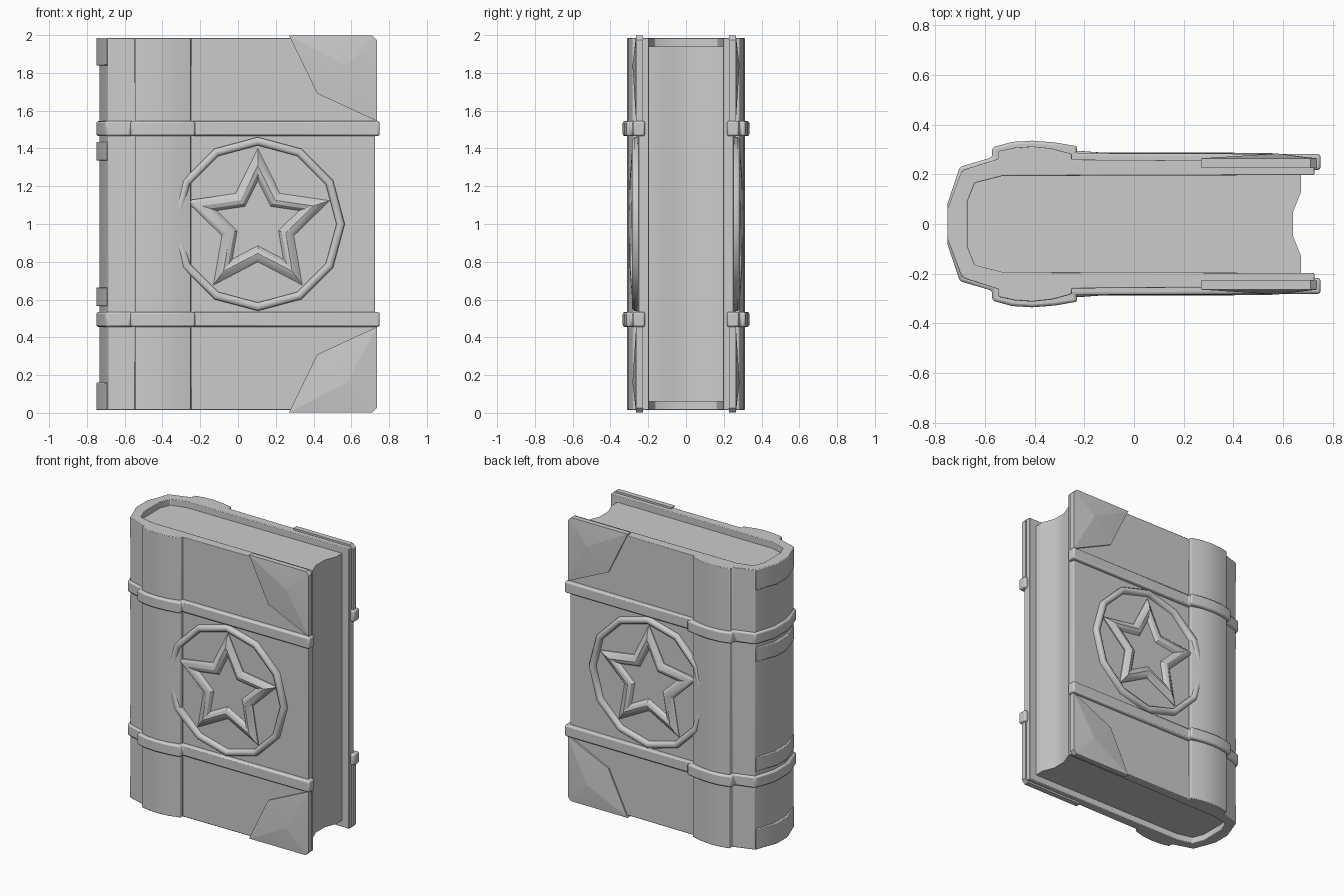
import bpy, bmesh
from math import sin, cos, pi, radians

if "Cube" in bpy.data.objects:
    bpy.data.objects.remove(bpy.data.objects["Cube"])

grey = bpy.data.materials.new("plain grey")
grey.use_nodes = True
grey.diffuse_color = (0.6, 0.6, 0.6, 1)
grey.node_tree.nodes["Principled BSDF"].inputs["Base Color"].default_value = (0.6, 0.6, 0.6, 1)


def loft(name, loops, ring=False, bevel=0, mirror="", smooth=35):
    """Skin a list of equal loops; cap the ends, or join last to first for a ring.
    Heights are measured from the middle of the book."""
    bm = bmesh.new()
    rows = [[bm.verts.new(p) for p in loop] for loop in loops]
    n = len(rows[0])
    pairs = list(zip(rows, rows[1:])) + ([(rows[-1], rows[0])] if ring else [])
    for a, b in pairs:
        for i in range(n):
            j = (i + 1) % n
            bm.faces.new((a[i], a[j], b[j], b[i]))
    if not ring:
        bm.faces.new(rows[0])
        bm.faces.new(rows[-1])
    bmesh.ops.recalc_face_normals(bm, faces=bm.faces)
    mesh = bpy.data.meshes.new(name)
    bm.to_mesh(mesh)
    bm.free()
    mesh.materials.append(grey)
    ob = bpy.data.objects.new(name, mesh)
    bpy.context.collection.objects.link(ob)
    ob.location.z = 1
    if bevel:
        mod = ob.modifiers.new("bevel", "BEVEL")
        mod.width, mod.segments, mod.limit_method = bevel, 2, "ANGLE"
        mod.angle_limit = radians(40)
    if mirror:
        mod = ob.modifiers.new("mirror", "MIRROR")
        mod.use_axis = [axis in mirror for axis in "XYZ"]
    bpy.ops.object.select_all(action="DESELECT")
    ob.select_set(True)
    bpy.context.view_layer.objects.active = ob
    bpy.ops.object.shade_smooth_by_angle(angle=radians(smooth))


def both_sides(half):
    """Complete a plan outline that is symmetric front to back."""
    return half + [(x, -y) for x, y in reversed(half)]


def wrap(name, outer, inner, low, high, **options):
    """Upright C-shaped band between an outer and an inner plan outline."""
    plan = both_sides(outer) + both_sides(inner)[::-1]
    loft(name, [[(x, y, z) for x, y in plan] for z in (low, high)], **options)


# Cover: two boards joined round the spine, with raised hinge humps
cover = [(0.725, 0.252), (-0.25, 0.259), (-0.25, 0.282), (-0.33, 0.304), (-0.41, 0.312),
         (-0.48, 0.307), (-0.545, 0.293), (-0.545, 0.262), (-0.688, 0.217), (-0.732, 0.07)]
cover_inner = [(0.725, 0.197), (-0.53, 0.193), (-0.64, 0.165), (-0.67, 0.09)]
wrap("cover", cover, cover_inner, -0.985, 0.985, bevel=0.004)

# Page block with hollow fore-edge
pages = both_sides([(0.64, 0.05), (0.672, 0.13), (0.672, 0.2), (-0.53, 0.2), (-0.64, 0.175),
                    (-0.68, 0.09)])
loft("pages", [[(x, y, z) for x, y in pages] for z in (-0.94, 0.94)])

# Raised bands across the back of the spine
band = [(-0.692, 0.215), (-0.75, 0.06)]
band_inner = [(-0.67, 0.19), (-0.70, 0.06)]
for name, low, high in (("end_spine_band", 0.84, 0.985), ("middle_spine_band", 0.335, 0.435)):
    wrap(name, band, band_inner, low, high, bevel=0.005, mirror="Z")

# Straps wrapping the whole cover, thicker over the hinges
strap = [(0.75, 0.217), (0.75, 0.281), (-0.235, 0.285), (-0.225, 0.312), (-0.32, 0.328),
         (-0.41, 0.335), (-0.49, 0.33), (-0.57, 0.308), (-0.57, 0.268), (-0.70, 0.23),
         (-0.75, 0.08)]
strap_inner = [(0.70, 0.217), (-0.53, 0.215), (-0.65, 0.18), (-0.69, 0.08)]
wrap("strap", strap, strap_inner, 0.465, 0.545, bevel=0.016, mirror="Z", smooth=50)

# Corner guards: kite plates rising to a low peak
kite = [(0.27, 0.998), (0.71, 0.998), (0.735, 0.973), (0.735, 0.545), (0.42, 0.69)]
peak = (0.575, 0.84)
guard = []
for scale, y in ((1, 0.228), (1, 0.264), (0.02, 0.283)):
    guard.append([(peak[0] + (x - peak[0]) * scale, -y, peak[1] + (z - peak[1]) * scale)
                  for x, z in kite])
loft("corner_guard", guard, mirror="YZ", smooth=6)


def radial(sides, radius, y, notch=1.0):
    """Upright polygon or star loop round the medallion centre, lifted over the hinge."""
    loop = []
    for i in range(sides):
        r = radius * (notch if i % 2 else 1)
        a = pi / 2 + 2 * pi * i / sides
        x = 0.105 + r * cos(a)
        lift = min(0.013, max(0, (-0.18 - x) * 0.12))
        loop.append((x, -y - lift, r * sin(a)))
    return loop


# Medallion ring, twelve sided with a rounded section, sinking into the hinge
ring = [(0.46, 0.24), (0.46, 0.274), (0.45, 0.286), (0.43, 0.286), (0.416, 0.276), (0.416, 0.24)]
loft("medallion_ring", [radial(12, r, y) for r, y in ring], ring=True, mirror="Y", smooth=60)

# Star with a broad rounded rim and a flat sunken middle
star = [(0.40, 0.24), (0.40, 0.262), (0.355, 0.280), (0.31, 0.287), (0.265, 0.280), (0.23, 0.262)]
loft("medallion_star", [radial(10, r, y, 0.5) for r, y in star], mirror="Y", smooth=28)
